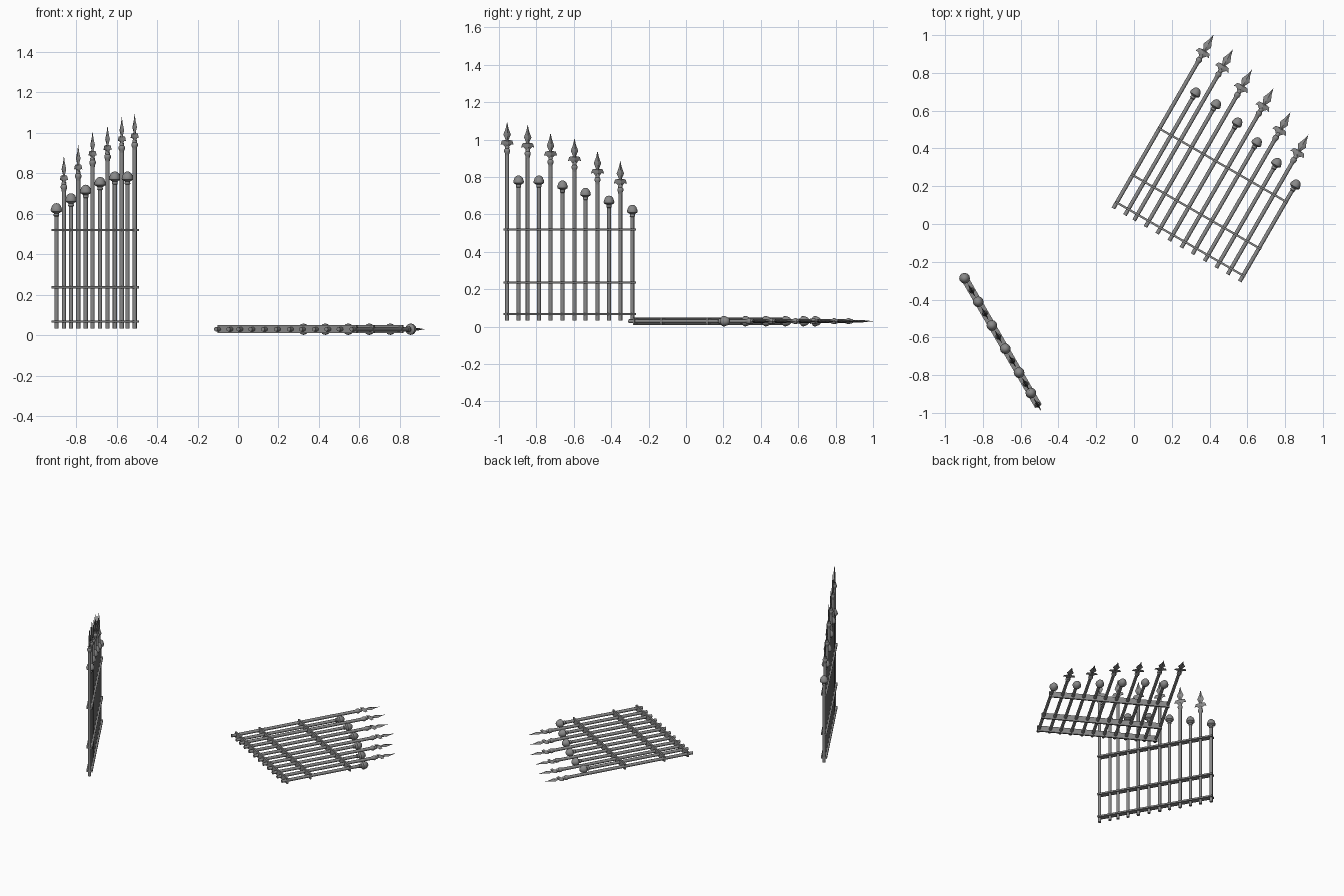
import bpy, bmesh, math
from mathutils import Matrix, Vector

cube = bpy.data.objects.get("Cube")
if cube:
    bpy.data.objects.remove(cube, do_unlink=True)

iron = bpy.data.materials.new("grey iron")
iron.use_nodes = True
GREY = (0.25, 0.25, 0.25, 1)
iron.diffuse_color = GREY
iron.node_tree.nodes["Principled BSDF"].inputs["Base Color"].default_value = GREY

# Leaf layout: x along the width, z along the bars
KNOBS = [(0, .62), (.144, .669), (.289, .711), (.431, .75), (.577, .777), (.702, .777)]
SPEARS = [(.074, .855), (.215, .909), (.357, .976), (.505, 1.004), (.646, 1.048), (.773, 1.063)]
RAILS = [.036, .204, .488]
BAR_R = .0105

KNOB = [(0, 0), (.012, -.003), (.021, -.012), (.026, -.025), (.0285, -.034),
        (.027, -.041), (.013, -.05), (.014, -.062), (BAR_R, -.066)]
COLLAR = [(.006, -.125), (.012, -.135), (.011, -.143), (.016, -.15),
          (.016, -.16), (.012, -.168), (BAR_R, -.18)]
# Half width, height, height of the ridge, half thickness
FLEUR = [(0, 0, 0, 0), (.009, -.035, -.035, .003), (.023, -.068, -.065, .006),
         (.017, -.08, -.078, .006), (.009, -.096, -.09, .006), (.02, -.098, -.1, .007),
         (.032, -.1, -.105, .007), (.041, -.122, -.11, .007), (.028, -.118, -.115, .007),
         (.016, -.13, -.12, .007), (.008, -.138, -.138, .006)]


def lathe(bm, profile, x, top, sides=12):
    """Spin a profile round a vertical axis at x and cap both ends."""
    rings = []
    for r, z in profile:
        n = sides if r else 1
        rings.append([bm.verts.new((x + r * math.cos(math.tau * i / sides),
                                    r * math.sin(math.tau * i / sides), top + z))
                      for i in range(n)])
    for a, b in zip(rings, rings[1:]):
        for i in range(sides):
            j = (i + 1) % sides
            corners = [a[i % len(a)], a[j % len(a)], b[j % len(b)], b[i % len(b)]]
            bm.faces.new(list(dict.fromkeys(corners)))
    for ring in (rings[0], rings[-1]):
        if len(ring) > 1:
            bm.faces.new(ring)


def fleur(bm, x, top):
    """Ridged blade with drooping side wings."""
    for side in (-1, 1):
        for face in (-1, 1):
            edge = [bm.verts.new((x + side * w, 0, top + z)) for w, z, _, _ in FLEUR]
            ridge = [bm.verts.new((x, face * t, top + s)) for _, _, s, t in FLEUR]
            for i in range(len(FLEUR) - 1):
                bm.faces.new((edge[i], edge[i + 1], ridge[i + 1]))
                if i:
                    bm.faces.new((edge[i], ridge[i + 1], ridge[i]))
    bmesh.ops.remove_doubles(bm, verts=bm.verts, dist=1e-5)


def finish(bm, name, matrix, smooth=True):
    bmesh.ops.recalc_face_normals(bm, faces=bm.faces)
    mesh = bpy.data.meshes.new(name)
    bm.to_mesh(mesh)
    bm.free()
    mesh.materials.append(iron)
    obj = bpy.data.objects.new(name, mesh)
    bpy.context.collection.objects.link(obj)
    obj.matrix_world = matrix
    if smooth:
        bpy.ops.object.select_all(action='DESELECT')
        obj.select_set(True)
        bpy.context.view_layer.objects.active = obj
        bpy.ops.object.shade_smooth_by_angle(angle=math.radians(40))


def gate_leaf(prefix, matrix):
    # Upright bars
    bm = bmesh.new()
    for x, top in KNOBS:
        lathe(bm, [(BAR_R, top - .06), (BAR_R, 0)], x, 0)
    for x, top in SPEARS:
        lathe(bm, [(BAR_R, top - .17), (BAR_R, 0)], x, 0)
    finish(bm, prefix + "_bars", matrix)

    # Flat cross rails
    bm = bmesh.new()
    for z in RAILS:
        place = Matrix.Translation((.385, 0, z)) @ Matrix.Diagonal((.795, .04, .011, 1))
        bmesh.ops.create_cube(bm, size=1, matrix=place)
    finish(bm, prefix + "_rails", matrix, smooth=False)

    # Acorn knobs on the short bars
    bm = bmesh.new()
    for x, top in KNOBS:
        lathe(bm, KNOB, x, top)
    finish(bm, prefix + "_knobs", matrix)

    # Collars and spear heads on the tall bars
    bm = bmesh.new()
    for x, top in SPEARS:
        lathe(bm, COLLAR, x, top)
    finish(bm, prefix + "_collars", matrix)
    bm = bmesh.new()
    for x, top in SPEARS:
        fleur(bm, x, top)
    finish(bm, prefix + "_spear_heads", matrix, smooth=False)


# Standing leaf, swung open
gate_leaf("standing_leaf", Matrix.Translation((-.897, -.287, .032))
          @ Matrix.Rotation(math.radians(-60), 4, 'Z'))

# Fallen leaf, flat on the ground
fallen = (Matrix.Rotation(math.radians(-30), 4, 'Z')
          @ Matrix.Rotation(math.radians(-90), 4, 'X')
          @ Matrix.Rotation(math.radians(180), 4, 'Z'))
gate_leaf("fallen_leaf", Matrix.Translation(Vector((.56, -.304, .0295))) @ fallen)
